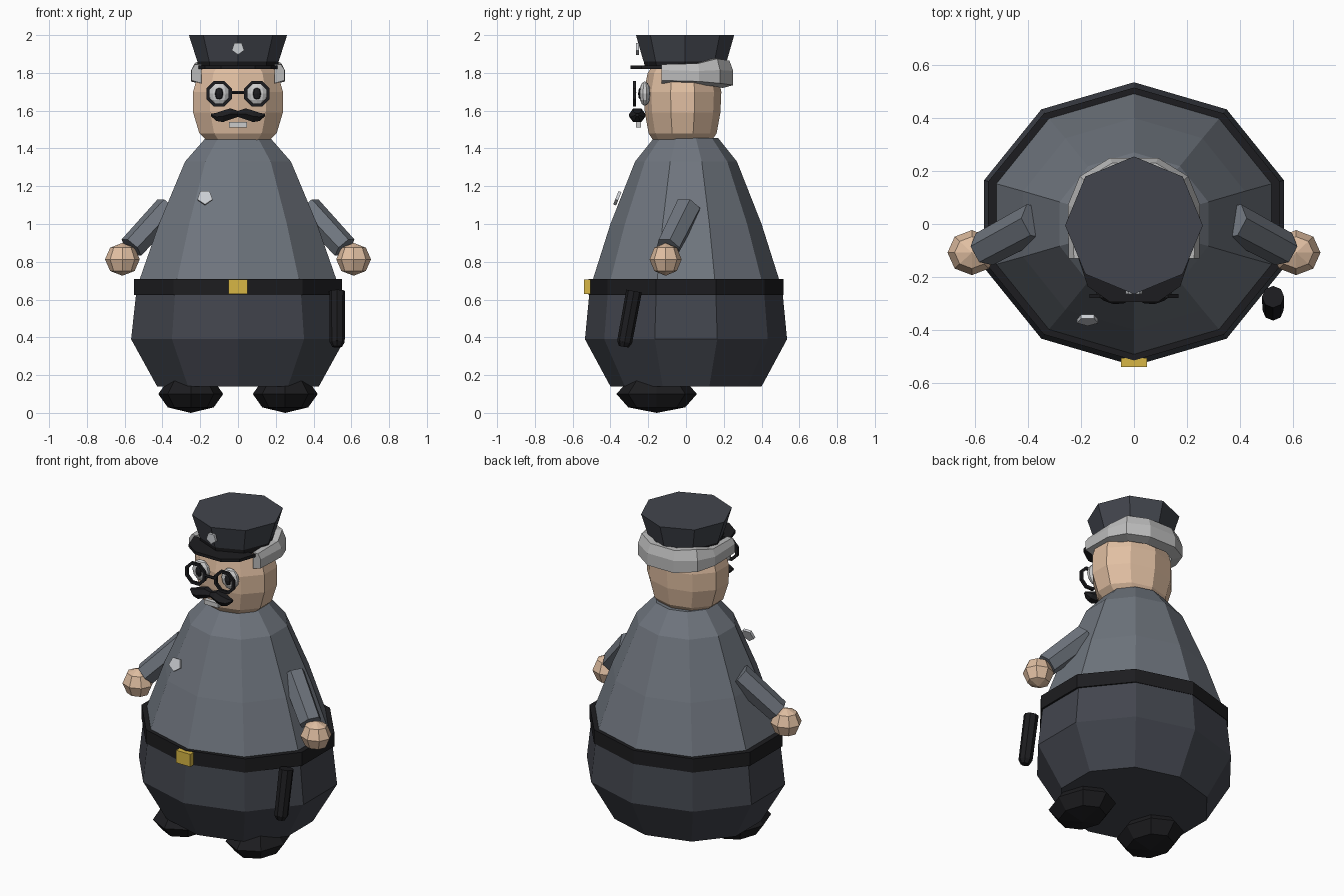
import bpy, math
from mathutils import Vector, Matrix

if "Cube" in bpy.data.objects:
    bpy.data.objects.remove(bpy.data.objects["Cube"])


def mat(name, r, g, b):
    m = bpy.data.materials.new(name)
    m.diffuse_color = (r, g, b, 1)
    m.use_nodes = True
    m.node_tree.nodes["Principled BSDF"].inputs["Base Color"].default_value = m.diffuse_color
    return m


SHIRT = mat("shirt_grey", 0.16, 0.18, 0.21)
NAVY = mat("dark_cloth", 0.055, 0.06, 0.075)
BLACK = mat("black", 0.012, 0.012, 0.014)
SKIN = mat("skin", 0.75, 0.52, 0.36)
HAIR = mat("hair_grey", 0.5, 0.5, 0.5)
WHITE = mat("white", 0.85, 0.85, 0.85)
SILVER = mat("silver", 0.6, 0.62, 0.65)
GOLD = mat("gold", 0.68, 0.47, 0.06)


def loft(name, rings, m, closed=False):
    """Skin equal-sized point rings; cap the ends unless closed."""
    n, k = len(rings[0]), len(rings)
    faces = [(i * n + j, i * n + (j + 1) % n, (i + 1) % k * n + (j + 1) % n, (i + 1) % k * n + j)
             for i in range(k if closed else k - 1) for j in range(n)]
    if not closed:
        faces += [tuple(range(n))[::-1], tuple(range((k - 1) * n, k * n))]
    me = bpy.data.meshes.new(name)
    me.from_pydata([tuple(p) for r in rings for p in r], [], faces)
    me.materials.append(m)
    ob = bpy.data.objects.new(name, me)
    bpy.context.collection.objects.link(ob)
    import bmesh
    bm = bmesh.new()
    bm.from_mesh(me)
    bmesh.ops.recalc_face_normals(bm, faces=bm.faces)
    bm.to_mesh(me)
    bm.free()
    return ob


def lathe(name, profile, n, m, cy=0):
    """Elliptical rings (rx, ry, z) with a corner facing the front."""
    a = [2 * math.pi * i / n - math.pi / 2 for i in range(n)]
    return loft(name, [[(rx * math.cos(t), cy + ry * math.sin(t), z) for t in a]
                       for rx, ry, z in profile], m)


def rod(name, p, q, r1, r2, n, m):
    p, q = Vector(p), Vector(q)
    rot = (q - p).to_track_quat('Z', 'Y')
    a = [2 * math.pi * i / n for i in range(n)]
    return loft(name, [[c + rot @ Vector((r * math.cos(t), r * math.sin(t), 0)) for t in a]
                       for c, r in ((p, r1), (q, r2))], m)


def ball(name, loc, scale, m, seg=8, rings=4):
    bpy.ops.mesh.primitive_uv_sphere_add(segments=seg, ring_count=rings, radius=1, location=loc)
    ob = bpy.context.object
    ob.name, ob.scale = name, scale
    ob.data.materials.append(m)
    return ob


def box(name, loc, size, m):
    bpy.ops.mesh.primitive_cube_add(size=1, location=loc)
    ob = bpy.context.object
    ob.name, ob.scale = name, size
    ob.data.materials.append(m)


# Trousers, belt and shirt
lathe("trousers", [(0.45, 0.40, 0.14), (0.595, 0.535, 0.39), (0.565, 0.51, 0.65)], 10, NAVY)
lathe("belt", [(0.58, 0.515, 0.625), (0.58, 0.515, 0.71)], 10, BLACK)
lathe("shirt", [(0.55, 0.495, 0.70), (0.44, 0.40, 1.0), (0.295, 0.27, 1.33), (0.18, 0.17, 1.455)], 10, SHIRT)
box("buckle", (0, -0.522, 0.668), (0.098, 0.034, 0.078), GOLD)

# Head
lathe("head", [(0.165, 0.15, 1.435), (0.215, 0.18, 1.48), (0.25, 0.20, 1.59),
               (0.25, 0.205, 1.70), (0.22, 0.185, 1.80), (0.17, 0.15, 1.85)], 10, SKIN, cy=-0.018)

# Hair band round the back of the head: x, y, low, shoulder, top
half = [(0.247, -0.13, 1.745, 1.815, 1.845), (0.25, 0.07, 1.74, 1.81, 1.85),
        (0.205, 0.18, 1.73, 1.815, 1.875), (0.09, 0.25, 1.72, 1.81, 1.865)]
path = half + [(-x, *rest) for x, *rest in reversed(half)]
loft("hair", [[(x * 0.78, y * 0.78 if y > 0 else y, lo), (x, y, lo + 0.015), (x, y, sh),
               (x * 0.92, y * 0.92 if y > 0 else y, top), (x * 0.78, y * 0.78 if y > 0 else y, top)]
              for x, y, lo, sh, top in path], HAIR)

# Cap: flared crown, black band, visor and badge
lathe("cap_crown", [(0.215, 0.22, 1.86), (0.26, 0.26, 2.0)], 8, NAVY, cy=-0.005)
lathe("cap_band", [(0.212, 0.212, 1.825), (0.215, 0.22, 1.868)], 8, BLACK, cy=-0.005)
outline = [(-0.21, -0.13), (-0.175, -0.235), (-0.09, -0.295), (0.09, -0.295), (0.175, -0.235), (0.21, -0.13)]
loft("cap_visor", [[(x, y, z) for x, y in outline] for z in (1.82, 1.838)], BLACK)

# Pentagon badges
for name, c, r, tilt in (("cap_badge", (0, -0.257, 1.93), 0.034, 0.0),
                         ("chest_badge", (-0.175, -0.362, 1.14), 0.042, 0.38)):
    rot = Matrix.Rotation(-tilt, 3, 'X')
    loft(name, [[Vector(c) + rot @ Vector((r * math.sin(t), d, -r * math.cos(t)))
                 for t in [2 * math.pi * i / 5 for i in range(5)]] for d in (-0.008, 0.008)], SILVER)

# Face
box("teeth", (0, -0.252, 1.525), (0.095, 0.026, 0.028), WHITE)
rod("glasses_bridge", (-0.04, -0.272, 1.695), (0.04, -0.272, 1.695), 0.009, 0.009, 6, BLACK)
for s, side in ((1, "left"), (-1, "right")):
    ball(f"{side}_eye", (s * 0.1, -0.218, 1.69), (0.057, 0.03, 0.065), WHITE, 10, 6)
    ball(f"{side}_pupil", (s * 0.1, -0.24, 1.69), (0.025, 0.014, 0.034), BLACK, 8, 4)
    # Octagonal spectacle rim
    angles = [math.pi * (i + 0.5) / 4 for i in range(8)]
    loft(f"{side}_spectacle_rim",
         [[(s * 0.1 + r * math.cos(t), y, 1.69 + r * math.sin(t))
           for r, y in ((0.055, -0.28), (0.073, -0.28), (0.073, -0.265), (0.055, -0.265))]
          for t in angles], BLACK, closed=True)
    # Drooping moustache half
    loft(f"{side}_moustache",
         [[(s * x, -0.258 + 1.25 * r * math.cos(t), z + r * math.sin(t))
           for t in [math.pi * i / 3 for i in range(6)]]
          for x, z, r in ((0, 1.583, 0.018), (0.04, 1.583, 0.034), (0.08, 1.57, 0.035),
                          (0.115, 1.567, 0.025), (0.142, 1.577, 0.008))], BLACK)

    # Arm, hand and foot
    rod(f"{side}_arm", (s * 0.37, 0.01, 1.085), (s * 0.565, -0.095, 0.875), 0.073, 0.068, 6, SHIRT)
    ball(f"{side}_hand", (s * 0.612, -0.108, 0.813), (0.092, 0.085, 0.087), SKIN)
    ball(f"{side}_foot", (s * 0.25, -0.155, 0.105), (0.172, 0.213, 0.1), BLACK).location.z = 0.1

# Truncheon hanging from the belt
rod("truncheon", (0.525, -0.325, 0.375), (0.525, -0.275, 0.645), 0.04, 0.042, 8, BLACK)
rod("truncheon_tip", (0.525, -0.329, 0.35), (0.525, -0.325, 0.375), 0.026, 0.04, 8, BLACK)
